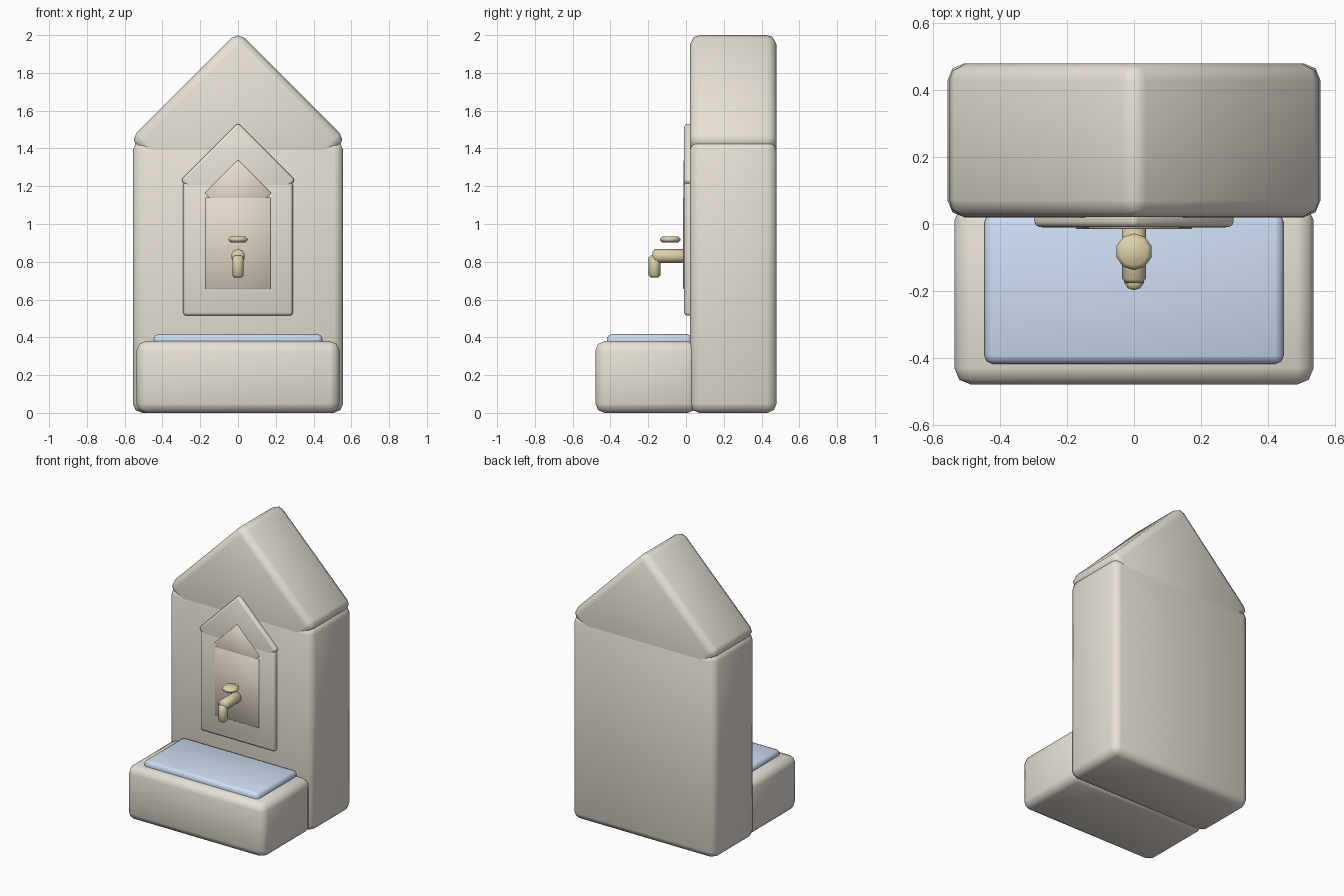
import bpy
import bmesh
from math import radians, sqrt
from mathutils import Matrix

if "Cube" in bpy.data.objects:
    bpy.data.objects.remove(bpy.data.objects["Cube"])


def material(name, rgb):
    m = bpy.data.materials.new(name)
    m.diffuse_color = (*rgb, 1)
    m.use_nodes = True
    m.node_tree.nodes["Principled BSDF"].inputs["Base Color"].default_value = m.diffuse_color
    return m


STONE = material("stone", (0.80, 0.75, 0.67))
NICHE = material("niche_stone", (0.78, 0.70, 0.60))
WATER = material("water", (0.60, 0.72, 0.88))
BRASS = material("brass", (0.72, 0.63, 0.40))


def finish(name, bm, mat, bevel, segments):
    mesh = bpy.data.meshes.new(name)
    bm.to_mesh(mesh)
    bm.free()
    mesh.polygons.foreach_set("use_smooth", [True] * len(mesh.polygons))
    mesh.materials.append(mat)
    ob = bpy.data.objects.new(name, mesh)
    bpy.context.collection.objects.link(ob)
    mod = ob.modifiers.new("rounded_edges", "BEVEL")
    mod.width = bevel
    mod.segments = segments
    mod.limit_method = "ANGLE"
    mod.angle_limit = radians(50)
    return ob


def box(name, x, y, z, mat, bevel, segments=2):
    """Box of half width x, spanning the y and z ranges."""
    bm = bmesh.new()
    size = Matrix.Diagonal((2 * x, y[1] - y[0], z[1] - z[0], 1))
    place = Matrix.Translation((0, sum(y) / 2, sum(z) / 2))
    bmesh.ops.create_cube(bm, size=1, matrix=place @ size)
    return finish(name, bm, mat, bevel, segments)


def gable(name, half_diagonal, y, z, mat, bevel, segments=2):
    """Square block turned on its corner; its lower half sinks into the box."""
    bm = bmesh.new()
    side = half_diagonal * sqrt(2)
    place = Matrix.Translation((0, sum(y) / 2, z)) @ Matrix.Rotation(radians(45), 4, "Y")
    size = Matrix.Diagonal((side, y[1] - y[0], side, 1))
    bmesh.ops.create_cube(bm, size=1, matrix=place @ size)
    return finish(name, bm, mat, bevel, segments)


def rod(name, radius, length, centre, bevel, axis="Z", sides=10):
    bm = bmesh.new()
    turn = Matrix.Rotation(radians(90), 4, "X") if axis == "Y" else Matrix()
    bmesh.ops.create_cone(bm, cap_ends=True, segments=sides, radius1=radius,
                          radius2=radius, depth=length,
                          matrix=Matrix.Translation(centre) @ turn)
    return finish(name, bm, BRASS, bevel, 1)


# Back wall with pointed top
box("wall", 0.557, (0.02, 0.48), (0, 1.44), STONE, 0.05)
gable("wall_gable", 0.573, (0.0205, 0.4795), 1.447, STONE, 0.05)

# Raised frame and niche panel, both pointed
box("niche_frame", 0.29, (-0.01, 0.05), (0.515, 1.22), STONE, 0.016)
gable("niche_frame_gable", 0.304, (-0.0095, 0.05), 1.232, STONE, 0.016)
box("niche_panel", 0.172, (-0.015, 0.03), (0.655, 1.14), NICHE, 0.003, 1)
gable("niche_panel_gable", 0.176, (-0.0145, 0.03), 1.163, NICHE, 0.003, 1)

# Basin and water
box("basin", 0.537, (-0.48, 0.06), (0, 0.38), STONE, 0.05)
box("water", 0.447, (-0.418, 0.03), (0.34, 0.417), WATER, 0.025)

# Tap
rod("tap_pipe", 0.037, 0.197, (0, -0.0785, 0.83), 0.012, "Y")
rod("tap_spout", 0.031, 0.115, (0, -0.167, 0.775), 0.01)
rod("tap_handle", 0.055, 0.032, (0, -0.083, 0.918), 0.013)
